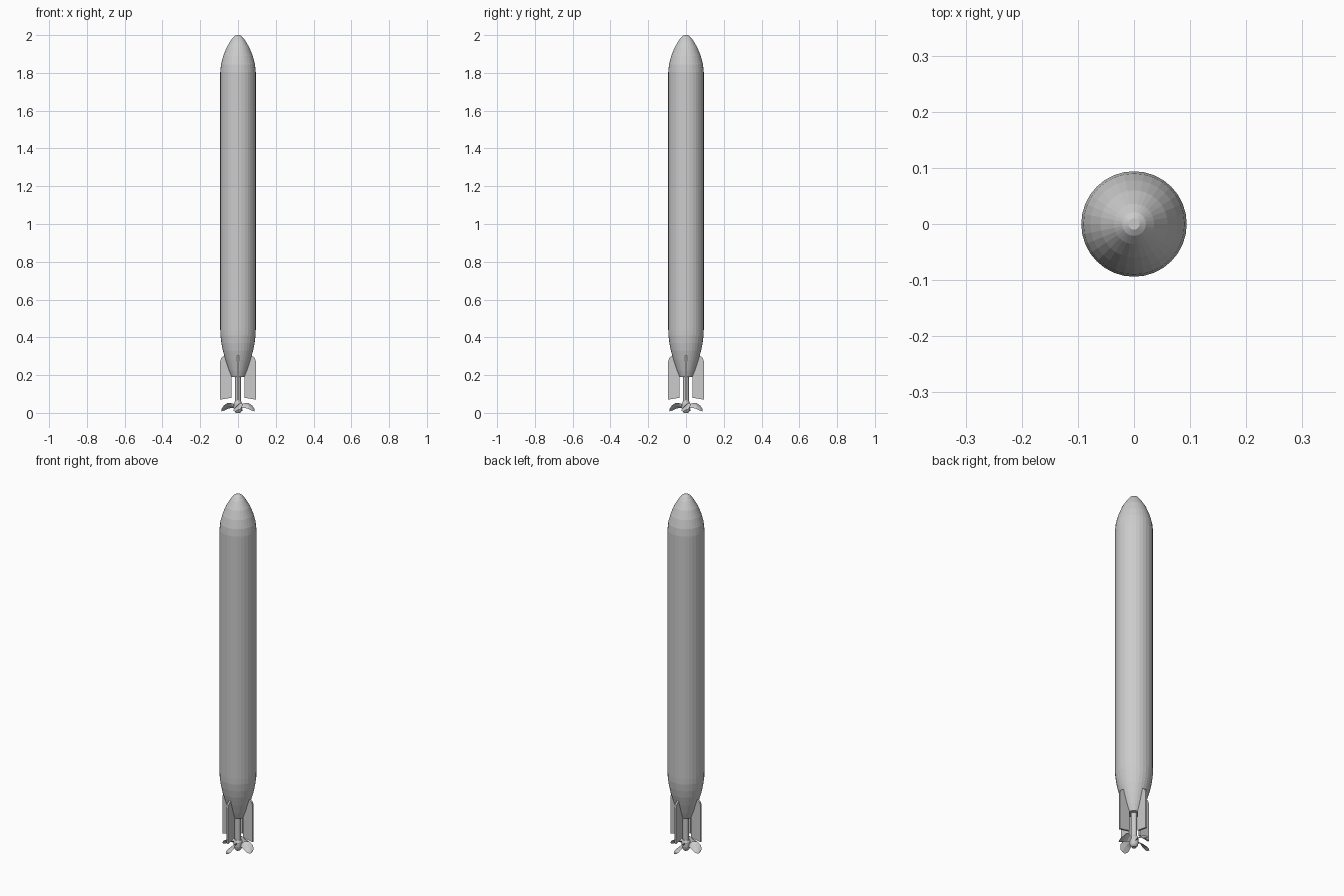
import bpy, bmesh, math
from mathutils import Matrix, Vector

cube = bpy.data.objects.get("Cube")
if cube:
    bpy.data.objects.remove(cube)

grey = bpy.data.materials.new("light_grey")
grey.use_nodes = True
colour = (0.6, 0.6, 0.6, 1)
grey.diffuse_color = colour
grey.node_tree.nodes["Principled BSDF"].inputs["Base Color"].default_value = colour


def finish(bm, name):
    bmesh.ops.recalc_face_normals(bm, faces=bm.faces)
    mesh = bpy.data.meshes.new(name)
    bm.to_mesh(mesh)
    bm.free()
    mesh.materials.append(grey)
    obj = bpy.data.objects.new(name, mesh)
    bpy.context.collection.objects.link(obj)
    return obj


def lathe(name, profile, sides):
    """Stack of rings (radius, z), capped at both ends."""
    bm = bmesh.new()
    rings = []
    for r, z in profile:
        angles = [math.tau * i / sides for i in range(sides)]
        rings.append([bm.verts.new((r * math.cos(a), r * math.sin(a), z)) for a in angles])
    for low, high in zip(rings, rings[1:]):
        for i in range(sides):
            j = (i + 1) % sides
            bm.faces.new((low[i], low[j], high[j], high[i]))
    bm.faces.new(rings[0])
    bm.faces.new(rings[-1])
    return finish(bm, name)


def quarter_copies(obj, name):
    """Four copies around the long axis."""
    for i in range(4):
        part = obj if i == 0 else obj.copy()
        if i:
            bpy.context.collection.objects.link(part)
        part.name = f"{name}_{i + 1}"
        part.matrix_world = Matrix.Rotation(i * math.pi / 2, 4, "Z")


# Hull with tapered tail and rounded nose
lathe("hull", [(0.034, 0.19), (0.048, 0.225), (0.066, 0.28), (0.08, 0.33),
               (0.088, 0.37), (0.093, 0.41), (0.094, 0.44), (0.094, 1.805),
               (0.09, 1.845), (0.078, 1.89), (0.06, 1.935), (0.036, 1.975),
               (0.021, 1.993), (0.01, 2.0)], 32)

# Propeller shaft and hub
lathe("shaft", [(0.015, 0.05), (0.015, 0.195)], 16)
lathe("hub", [(0.012, 0.01), (0.019, 0.02), (0.023, 0.035), (0.023, 0.06),
              (0.018, 0.07)], 16)

# Tail fins: thin plates with a bevelled upper edge
bm = bmesh.new()
outline = [(0.034, 0.08), (0.094, 0.07), (0.094, 0.275), (0.088, 0.292),
           (0.07, 0.305), (0.034, 0.21)]
half = 0.005
bottom = bm.faces.new([bm.verts.new((x, -half, z)) for x, z in outline])
grown = bmesh.ops.extrude_face_region(bm, geom=[bottom])["geom"]
moved = [v for v in grown if isinstance(v, bmesh.types.BMVert)]
bmesh.ops.translate(bm, verts=moved, vec=(0, 2 * half, 0))
quarter_copies(finish(bm, "fin"), "fin")

# Propeller blades: pitched, widening and drooping towards the tip
bm = bmesh.new()
thick = 0.0025
sections = []
for r, width, pitch, z in [(0.016, 0.022, 55, 0.044), (0.035, 0.036, 45, 0.049),
                           (0.055, 0.052, 37, 0.047), (0.074, 0.056, 30, 0.036),
                           (0.088, 0.032, 25, 0.024)]:
    p = math.radians(pitch)
    along = Vector((0, math.cos(p), math.sin(p)))
    normal = Vector((0, -math.sin(p), math.cos(p)))
    ring = []
    for u, t in [(-0.5, 0), (0, -thick), (0.5, 0), (0, thick)]:
        ring.append(bm.verts.new(Vector((r, 0, z)) + along * u * width + normal * t))
    sections.append(ring)
for a, b in zip(sections, sections[1:]):
    for i in range(4):
        j = (i + 1) % 4
        bm.faces.new((a[i], a[j], b[j], b[i]))
bm.faces.new(sections[0])
bm.faces.new(sections[-1])
quarter_copies(finish(bm, "propeller_blade"), "propeller_blade")

# Bring the lowest point exactly to the ground
bpy.context.view_layer.update()
parts = [o for o in bpy.data.objects if o.type == "MESH"]
lowest = min((o.matrix_world @ v.co).z for o in parts for v in o.data.vertices)
for o in parts:
    if o.name.startswith(("propeller", "hub")):
        o.location.z -= lowest
